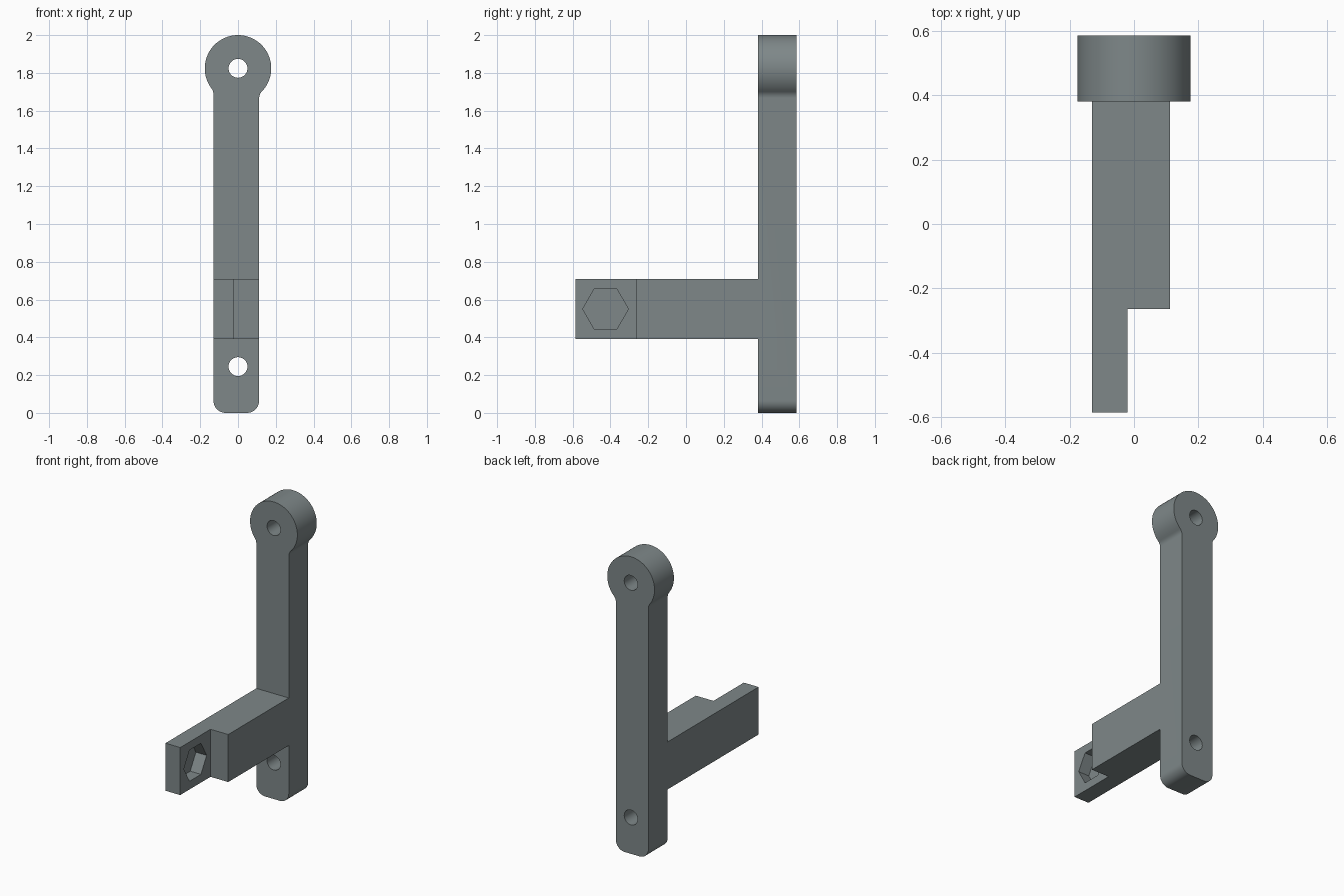
import bpy, bmesh, math
from mathutils import Vector

if "Cube" in bpy.data.objects:
    bpy.data.objects.remove(bpy.data.objects["Cube"])

grey = bpy.data.materials.new("slate_grey")
grey.diffuse_color = (0.21, 0.245, 0.25, 1)
grey.use_nodes = True
grey.node_tree.nodes["Principled BSDF"].inputs["Base Color"].default_value = grey.diffuse_color


def arc(cx, cz, r, a0, a1, n):
    """Points on an arc, angles in degrees."""
    return [(cx + r * math.cos(math.radians(a0 + (a1 - a0) * i / n)),
             cz + r * math.sin(math.radians(a0 + (a1 - a0) * i / n)))
            for i in range(n + 1)]


def prism(name, points, depth):
    """Extrude a closed loop of 3D points along depth."""
    bm = bmesh.new()
    face = bm.faces.new([bm.verts.new(p) for p in points])
    ext = bmesh.ops.extrude_face_region(bm, geom=[face])
    verts = [v for v in ext["geom"] if isinstance(v, bmesh.types.BMVert)]
    bmesh.ops.translate(bm, verts=verts, vec=Vector(depth))
    bmesh.ops.recalc_face_normals(bm, faces=bm.faces)
    mesh = bpy.data.meshes.new(name)
    bm.to_mesh(mesh)
    bm.free()
    ob = bpy.data.objects.new(name, mesh)
    bpy.context.collection.objects.link(ob)
    mesh.materials.append(grey)
    return ob


def combine(target, tool, operation):
    """Apply a boolean, then remove the tool object."""
    mod = target.modifiers.new("bool", 'BOOLEAN')
    mod.operation, mod.object, mod.solver = operation, tool, 'EXACT'
    bpy.context.view_layer.objects.active = target
    bpy.ops.object.modifier_apply(modifier=mod.name)
    bpy.data.objects.remove(tool)


# Upright bar outline: rounded foot, filleted neck, round eye at the top
LEFT, RIGHT, FOOT = -0.13, 0.112, 0.065
EYE_Z, EYE_R, FILLET = 1.824, 0.176, 0.05
Y0, Y1 = 0.38, 0.586


def neck(half):
    """Fillet centre beside the neck, and its angle as seen from the eye centre."""
    x = half + FILLET
    dz = math.sqrt((EYE_R + FILLET) ** 2 - x ** 2)
    return x, EYE_Z - dz, math.degrees(math.atan2(dz, x))


rx, rz, ra = neck(RIGHT)
lx, lz, la = neck(-LEFT)
outline = arc(LEFT + FOOT, FOOT, FOOT, 180, 270, 10)
outline += arc(RIGHT - FOOT, FOOT, FOOT, 270, 360, 10)
outline += arc(rx, rz, FILLET, 180, 180 - ra, 8)
outline += arc(0, EYE_Z, EYE_R, -ra, 180 + la, 64)[1:]
outline += arc(-lx, lz, FILLET, la, 0, 8)[1:]
bracket = prism("bracket", [(x, Y0, z) for x, z in outline], (0, Y1 - Y0, 0))

# Forward arm with a half-thickness tongue at its end
arm = prism("arm", [(LEFT, Y0, 0.39), (LEFT, -0.586, 0.39), (-0.02, -0.586, 0.39),
                    (-0.02, -0.264, 0.39), (RIGHT, -0.264, 0.39), (RIGHT, Y0, 0.39)],
            (0, 0, 0.32))

# Blind hexagonal nut pocket in the tongue
pocket = prism("pocket", [(-0.10, y, z) for y, z in arc(-0.426, 0.55, 0.121, 0, 300, 5)],
               (0.2, 0, 0))
combine(arm, pocket, 'DIFFERENCE')
combine(bracket, arm, 'UNION')

# Bolt holes through the upright
for z in (0.245, EYE_Z):
    hole = prism("hole", [(x, Y0 - 0.1, zz) for x, zz in arc(0, z, 0.05, 0, 348.75, 31)],
                 (0, 0.4, 0))
    combine(bracket, hole, 'DIFFERENCE')

bpy.ops.object.select_all(action='DESELECT')
bracket.select_set(True)
bpy.context.view_layer.objects.active = bracket
bpy.ops.object.shade_smooth_by_angle(angle=math.radians(30))
